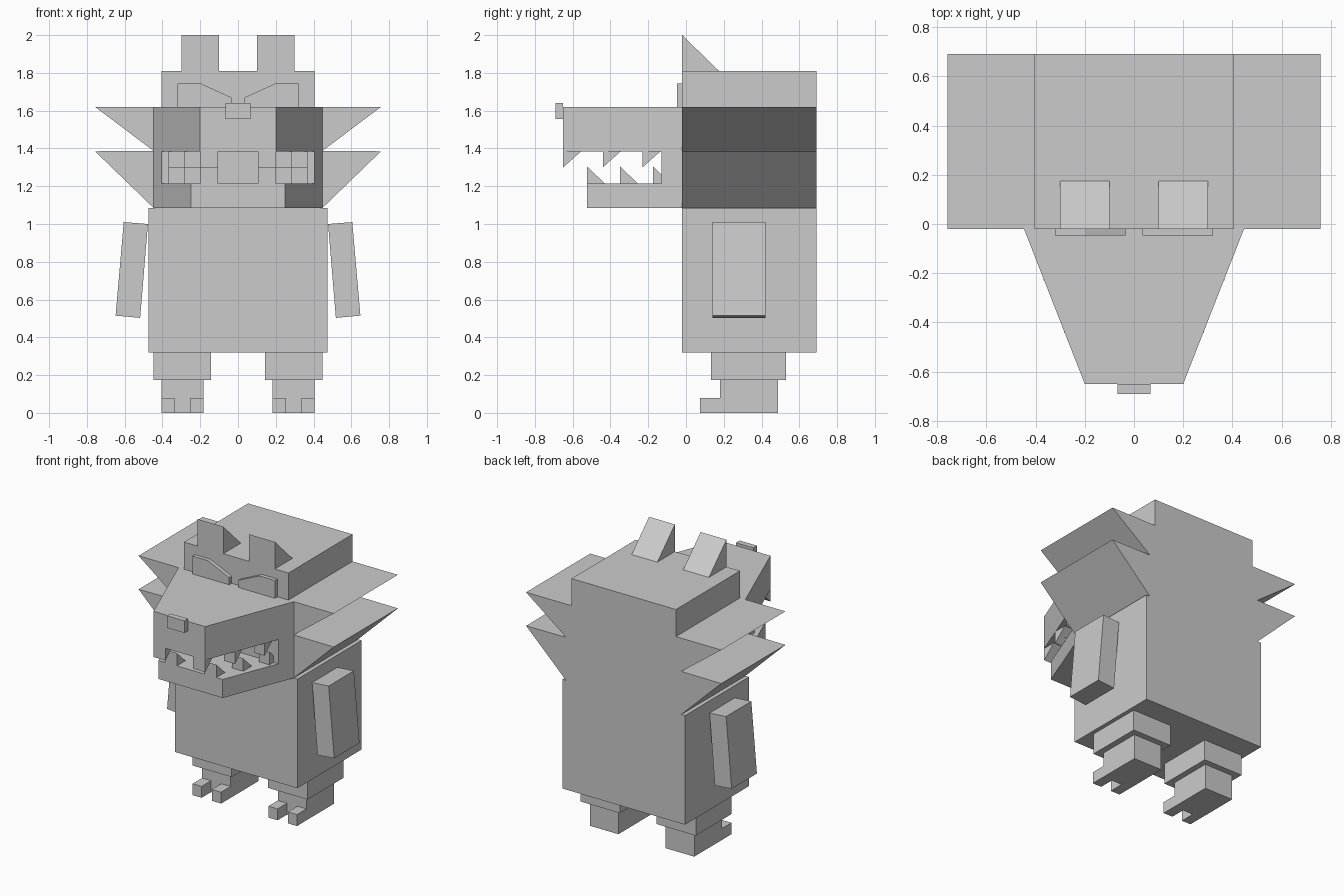
import bpy
import bmesh
from mathutils import Vector

cube = bpy.data.objects.get("Cube")
if cube:
    bpy.data.objects.remove(cube, do_unlink=True)

GREY = (0.6, 0.6, 0.6, 1.0)
grey = bpy.data.materials.new("plain grey")
grey.use_nodes = True
grey.diffuse_color = GREY
grey.node_tree.nodes["Principled BSDF"].inputs["Base Color"].default_value = GREY


def prism(name, outline, axis, lo, hi, flip=1):
    """Extrude a 2D outline along an axis; flip=-1 mirrors it across x."""
    def place(a, b, t):
        p = {"x": (t, a, b), "y": (a, t, b), "z": (a, b, t)}[axis]
        return Vector((p[0] * flip, p[1], p[2]))

    bm = bmesh.new()
    face = bm.faces.new([bm.verts.new(place(a, b, lo)) for a, b in outline])
    ext = bmesh.ops.extrude_face_region(bm, geom=[face], use_keep_orig=True)
    verts = [v for v in ext["geom"] if isinstance(v, bmesh.types.BMVert)]
    bmesh.ops.translate(bm, verts=verts, vec=place(0, 0, hi) - place(0, 0, lo))
    bmesh.ops.recalc_face_normals(bm, faces=bm.faces)
    mesh = bpy.data.meshes.new(name)
    bm.to_mesh(mesh)
    bm.free()
    mesh.materials.append(grey)
    obj = bpy.data.objects.new(name, mesh)
    bpy.context.collection.objects.link(obj)
    return obj


def box(name, x, y, z, flip=1):
    outline = [(x[0], y[0]), (x[1], y[0]), (x[1], y[1]), (x[0], y[1])]
    return prism(name, outline, "z", z[0], z[1], flip)


def pair(build, name, *args):
    build("left_" + name, *args, flip=1)
    build("right_" + name, *args, flip=-1)


def symmetric(half):
    return half + [(-x, y) for x, y in reversed(half)]


FRONT, BACK = -0.02, 0.69
JAW_BACK, JAW_TIP = 0.447, 0.2
SNOUT_END = -0.65


def jaw(name, y_front, y_back, lo, hi):
    """Slice of the tapering muzzle."""
    def width(y):
        t = (y - FRONT) / (SNOUT_END - FRONT)
        return JAW_BACK + t * (JAW_TIP - JAW_BACK)
    half = [(width(y_front), y_front), (width(y_back), y_back)]
    return prism(name, symmetric(half), "z", lo, hi)


# Torso, and the head with its spiky cheek mane
box("torso", (-0.475, 0.475), (FRONT, BACK), (0.32, 1.085))
mane = [(0.447, 1.085), (0.757, 1.385), (0.447, 1.387),
        (0.757, 1.62), (0.405, 1.62), (0.405, 1.81)]
prism("head_and_mane", symmetric(mane), "y", FRONT, BACK)

# Muzzle
jaw("upper_jaw", SNOUT_END, FRONT, 1.385, 1.62)
jaw("lower_jaw", -0.525, FRONT, 1.085, 1.215)
jaw("mouth_back", -0.13, FRONT, 1.215, 1.385)
box("nose", (-0.067, 0.067), (-0.69, SNOUT_END), (1.555, 1.64))

# Wedge teeth, three on each side of each jaw
columns = [(0.107, 0.2), (0.2, 0.285), (0.285, 0.368)]
rows = [("upper", 1.385, 1.3, (SNOUT_END, -0.44, -0.23)),
        ("lower", 1.215, 1.305, (-0.525, -0.35, -0.175))]
for row, root, tip, starts in rows:
    for i, (y, (x0, x1)) in enumerate(zip(starts, columns), 1):
        wedge = [(y, root), (y, tip), (y + 0.095, root)]
        pair(prism, f"{row}_tooth_{i}", wedge, "x", x0, x1)

# Ears and slanted eyes
pair(prism, "ear", [(FRONT, 1.81), (FRONT, 2.0), (0.175, 1.81)], "x", 0.1, 0.3)
eye = [(0.035, 1.62), (0.32, 1.62), (0.32, 1.745), (0.2, 1.745), (0.035, 1.67)]
pair(prism, "eye", eye, "y", -0.047, FRONT)

# Arms, hanging slightly outwards
arm = [(0.477, 1.0), (0.605, 1.01), (0.648, 0.515), (0.518, 0.503)]
pair(prism, "arm", arm, "y", 0.14, 0.42)

# Legs, feet and toes
pair(box, "thigh", (0.142, 0.447), (0.132, 0.53), (0.175, 0.32))
pair(box, "foot", (0.183, 0.405), (0.18, 0.487), (0, 0.175))
pair(box, "inner_toe", (0.183, 0.255), (0.075, 0.18), (0, 0.08))
pair(box, "outer_toe", (0.335, 0.405), (0.075, 0.18), (0, 0.08))
